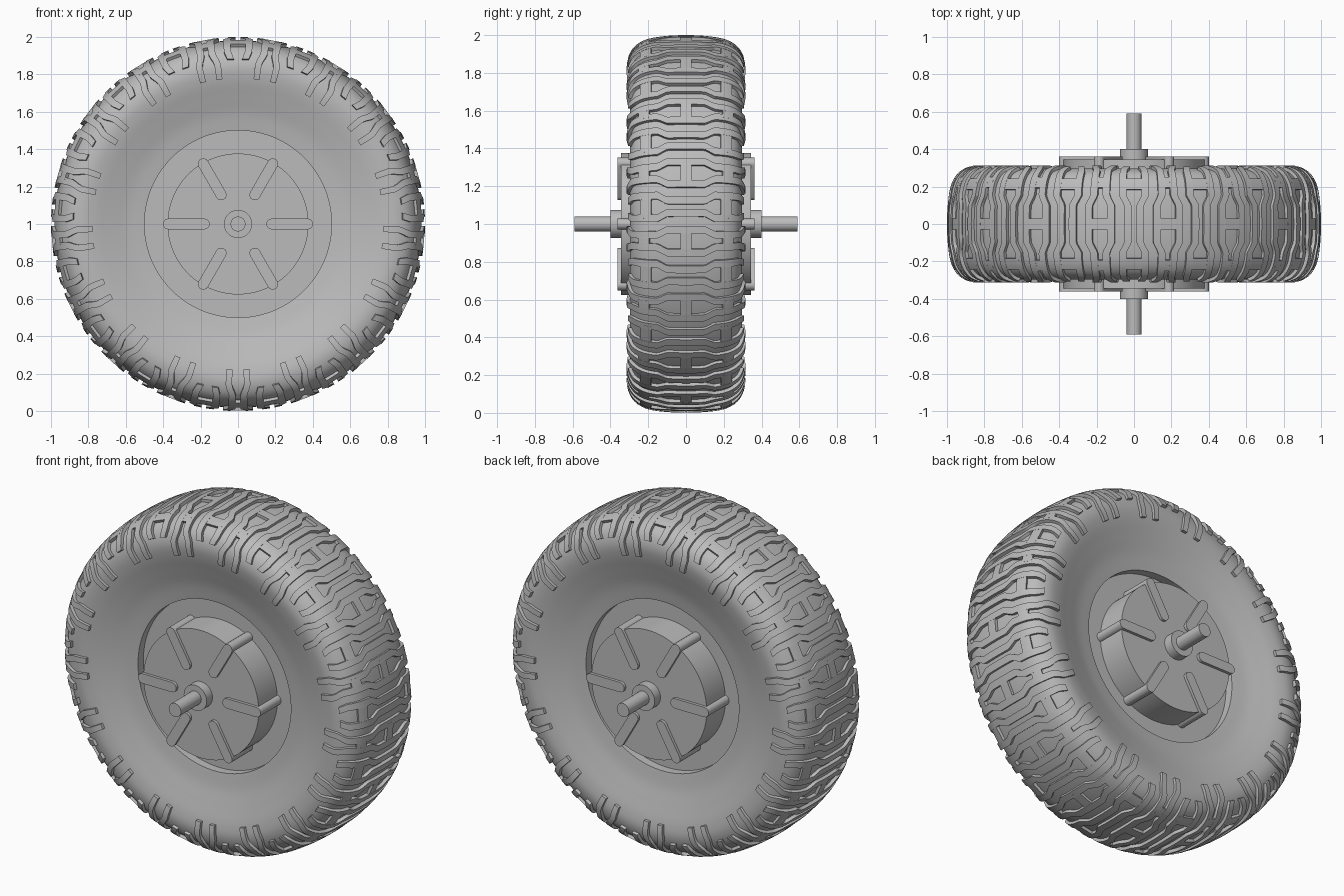
import bpy, bmesh, math
from mathutils import Vector

cube = bpy.data.objects.get("Cube")
if cube:
    bpy.data.objects.remove(cube)

grey = bpy.data.materials.new("plain_grey")
grey.use_nodes = True
COLOUR = (0.5, 0.5, 0.5, 1)
grey.diffuse_color = COLOUR
grey.node_tree.nodes["Principled BSDF"].inputs["Base Color"].default_value = COLOUR


def place(r, y, angle):
    """Point at radius r and depth y, angle measured up from the ground."""
    return Vector((r * math.sin(angle), y, 1 - r * math.cos(angle)))


def finish(bm, name, sharp=35):
    bmesh.ops.recalc_face_normals(bm, faces=bm.faces)
    mesh = bpy.data.meshes.new(name)
    bm.to_mesh(mesh)
    bm.free()
    mesh.materials.append(grey)
    obj = bpy.data.objects.new(name, mesh)
    bpy.context.collection.objects.link(obj)
    bpy.ops.object.select_all(action='DESELECT')
    obj.select_set(True)
    bpy.context.view_layer.objects.active = obj
    bpy.ops.object.shade_smooth_by_angle(angle=math.radians(sharp))
    return obj


def lathe(name, profile, steps):
    """Turn a closed (radius, depth) loop around the axle."""
    bm = bmesh.new()
    rings = [[bm.verts.new(place(r, y, math.tau * i / steps)) for r, y in profile]
             for i in range(steps)]
    n = len(profile)
    for i in range(steps):
        a, b = rings[i], rings[(i + 1) % steps]
        for j in range(n):
            k = (j + 1) % n
            bm.faces.new((a[j], a[k], b[k], b[j]))
    return finish(bm, name)


def drum(name, radius, half, steps=64):
    """Solid cylinder along the axle, centred on the wheel."""
    bm = bmesh.new()
    ends = [[bm.verts.new(place(radius, y, math.tau * i / steps)) for i in range(steps)]
            for y in (-half, half)]
    for ring in ends:
        bm.faces.new(ring)
    for i in range(steps):
        k = (i + 1) % steps
        bm.faces.new((ends[0][i], ends[0][k], ends[1][k], ends[1][i]))
    return finish(bm, name)


# Tyre section, from the middle of the tread round to the rim edge
KEYS = [Vector(p) for p in ((0.982, 0), (0.978, 0.1), (0.965, 0.19), (0.94, 0.245),
                            (0.9, 0.28), (0.84, 0.296), (0.77, 0.288),
                            (0.68, 0.262), (0.59, 0.236), (0.5, 0.22))]


def smooth_curve(keys, per=6):
    first = Vector((keys[1].x, -keys[1].y))
    pts = [first] + keys + [2 * keys[-1] - keys[-2]]
    out = []
    for i in range(1, len(pts) - 2):
        p, q, r, s = pts[i - 1:i + 3]
        for j in range(per):
            t = j / per
            out.append(q + (r - p) * t / 2 + (p - q * 2.5 + r * 2 - s / 2) * t * t
                       + (q * 3 - p - r * 3 + s) * t ** 3 / 2)
    return out + [keys[-1]]


section = smooth_curve(KEYS)
side = [(p.x, p.y) for p in section]
loop = side + [(0.5, 0.15), (0.5, -0.15)] + [(r, -y) for r, y in reversed(side[1:])]
lathe("tyre", loop, 136)


def on_section(t):
    """Point and outward normal at distance t along the tyre section."""
    sign = -1 if t < 0 else 1
    left = abs(t)
    for p, q in zip(section, section[1:]):
        d = (q - p).length
        if left <= d:
            break
        left -= d
    way = (q - p).normalized()
    point = p + way * left
    return Vector((point.x, sign * point.y)), Vector((way.y, -sign * way.x))


def blend(keys, t):
    t = abs(t)
    for (a, u), (b, v) in zip(keys, keys[1:]):
        if t <= b:
            return u + (v - u) * (t - a) / (b - a)
    return keys[-1][1]


LIFT = 0.018


def lug(bm, start, end, low, high, steps):
    """Raised block following the tyre; low and high give its edge angles in degrees."""
    rows = []
    for i in range(steps + 1):
        t = start + (end - start) * i / steps
        p, n = on_section(t)
        if n.x < 0 or n.y * t < 0:
            n = Vector((max(n.x, 0), n.y if n.y * t > 0 else 0)).normalized()
        lo, hi = math.radians(low(t)), math.radians(high(t))
        inner, outer = p - n * 0.01, p + n * LIFT
        rows.append([bm.verts.new(place(c.x, c.y, a)) for c, a in
                     ((inner, lo), (outer, lo), (outer, hi), (inner, hi))])
    for a, b in zip(rows, rows[1:]):
        for j in range(4):
            k = (j + 1) % 4
            bm.faces.new((a[j], a[k], b[k], b[j]))
    bm.faces.new(rows[0])
    bm.faces.new(rows[-1])


# Tread: long claw pairs alternating with short pairs, every pair tied by bridges
COUNT = 17
PITCH = 360 / COUNT
HALF = 1.15
LONG = [(0, 3.5), (0.1, 3.5), (0.15, 1.9), (0.3, 1.9), (0.345, 3.3), (0.43, 3.3)]
SHORT = [(0, 1.9), (0.1, 1.9), (0.15, 3.5), (0.29, 3.5), (0.33, 2.6)]
bm = bmesh.new()
for c in range(COUNT):
    for middle, path, reach, ties in ((c * PITCH, LONG, 0.43, (-0.22, 0, 0.22)),
                                      ((c + 0.5) * PITCH, SHORT, 0.33, (-0.21, 0.21))):
        for s in (-1, 1):
            lug(bm, -reach, reach,
                lambda t: middle + s * blend(path, t) - HALF,
                lambda t: middle + s * blend(path, t) + HALF, 44)
        for tie in ties:
            lug(bm, tie - 0.028, tie + 0.028,
                lambda t: middle - blend(path, t), lambda t: middle + blend(path, t), 3)
finish(bm, "tread_lugs", 28)

# Hub, collar and axle
drum("rim_plate", 0.502, 0.17, 96)
drum("hub_drum", 0.377, 0.345, 96)
drum("axle_collar", 0.075, 0.4, 40)
drum("axle", 0.04, 0.59, 32)

# Six round-ended ribs run over the hub face and down its side
for i in range(6):
    spin = math.radians(90 + 60 * i)
    bm = bmesh.new()
    ends = []
    for y in (-0.362, 0.362):
        ring = []
        for centre, turn in ((0.372, -90), (0.18, 90)):
            for j in range(9):
                a = math.radians(turn + 22.5 * j)
                u, v = centre + 0.029 * math.cos(a), 0.029 * math.sin(a)
                ring.append(bm.verts.new(place(math.hypot(u, v), y, spin + math.atan2(v, u))))
        ends.append(ring)
        bm.faces.new(ring)
    for j in range(len(ring)):
        k = (j + 1) % len(ring)
        bm.faces.new((ends[0][j], ends[0][k], ends[1][k], ends[1][j]))
    finish(bm, f"hub_rib_{i + 1}")
